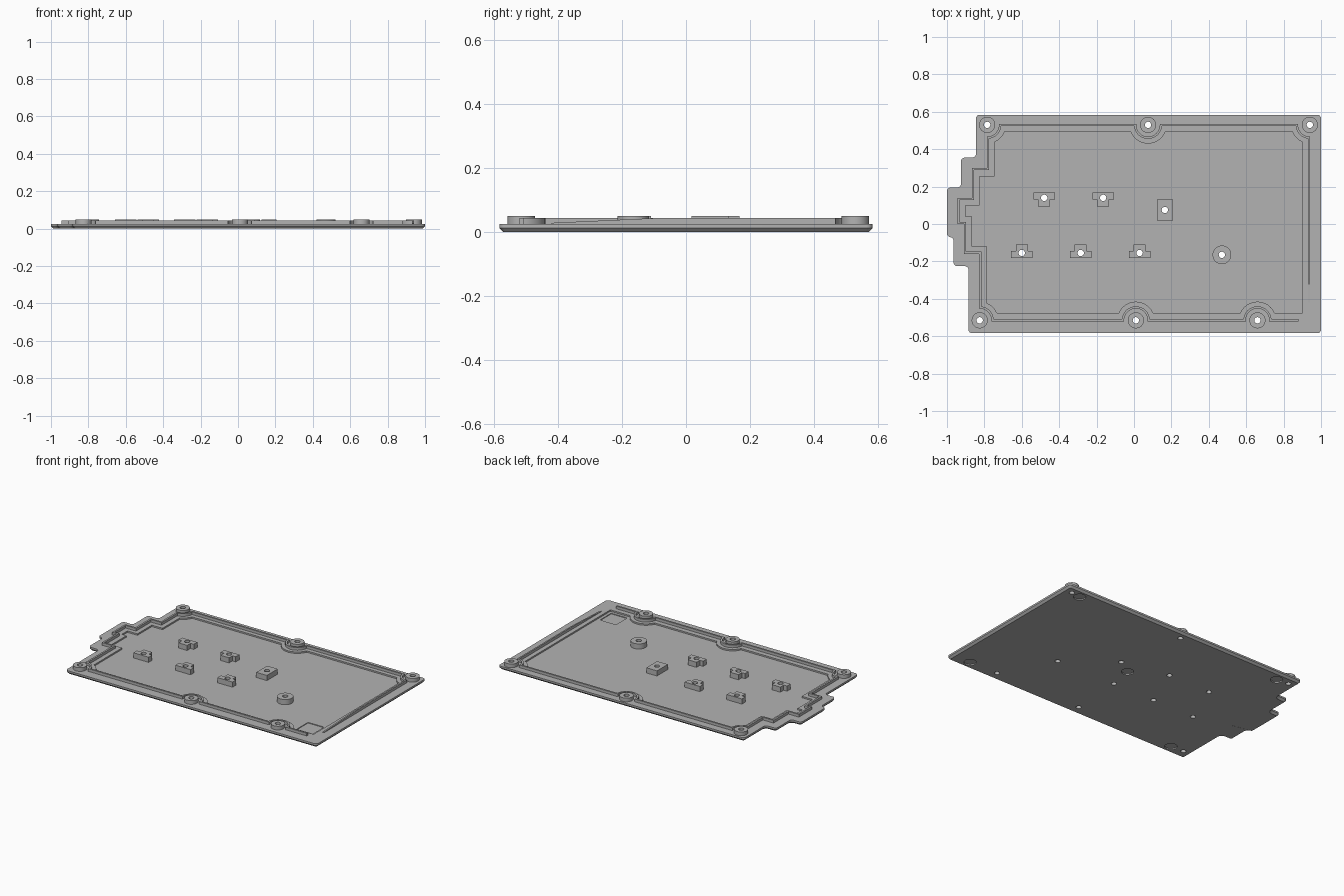
import bpy, bmesh, math

if "Cube" in bpy.data.objects:
    bpy.data.objects.remove(bpy.data.objects["Cube"], do_unlink=True)

RIM, LIP, TOP, FLOOR = 0.025, 0.043, 0.05, 0.015   # key heights

grey = bpy.data.materials.new("plain_grey")
grey.use_nodes = True
COLOUR = (0.45, 0.45, 0.45, 1)
grey.diffuse_color = COLOUR
grey.node_tree.nodes["Principled BSDF"].inputs["Base Color"].default_value = COLOUR


def finish(name, bm):
    bmesh.ops.recalc_face_normals(bm, faces=bm.faces)
    mesh = bpy.data.meshes.new(name)
    bm.to_mesh(mesh)
    bm.free()
    mesh.materials.append(grey)
    ob = bpy.data.objects.new(name, mesh)
    bpy.context.collection.objects.link(ob)
    return ob


def prism(name, points, z0, z1, corner=0.0, chamfer=0.0):
    """Upright solid from a flat outline, with rounded corners and chamfered foot."""
    bm = bmesh.new()
    face = bm.faces.new([bm.verts.new((x, y, z0)) for x, y in points])
    if corner:
        bmesh.ops.bevel(bm, geom=bm.verts[:], offset=corner, segments=4,
                        profile=0.5, affect='VERTICES')
    up = bmesh.ops.extrude_face_region(bm, geom=bm.faces[:], use_keep_orig=True)
    bmesh.ops.translate(bm, vec=(0, 0, z1 - z0),
                        verts=[v for v in up["geom"] if isinstance(v, bmesh.types.BMVert)])
    bmesh.ops.recalc_face_normals(bm, faces=bm.faces)
    if chamfer:
        foot = [e for e in bm.edges if all(abs(v.co.z - z0) < 1e-5 for v in e.verts)]
        bmesh.ops.bevel(bm, geom=foot, offset=chamfer, segments=1, affect='EDGES')
    return finish(name, bm)


def box_points(x0, x1, y0, y1):
    return [(x0, y0), (x1, y0), (x1, y1), (x0, y1)]


def cylinders(name, centres, radius, z0, z1, sides=32):
    bm = bmesh.new()
    for x, y in centres:
        made = bmesh.ops.create_cone(bm, cap_ends=True, segments=sides,
                                     radius1=radius, radius2=radius, depth=z1 - z0)
        bmesh.ops.translate(bm, verts=made["verts"], vec=(x, y, (z0 + z1) / 2))
    return finish(name, bm)


def cut(ob, *cutters):
    """Subtract each cutter and keep the cutter hidden."""
    for cutter in cutters:
        mod = ob.modifiers.new("cut", 'BOOLEAN')
        mod.operation = 'DIFFERENCE'
        mod.solver = 'EXACT'
        mod.object = cutter
        bpy.context.view_layer.objects.active = ob
        bpy.ops.object.modifier_apply(modifier=mod.name)
    return ob


def stepped_outline(top, bottom, right, xs, ys):
    """Rectangle whose left side steps through xs at heights ys."""
    pts = [(right, bottom), (right, top), (xs[0], top)]
    for i, y in enumerate(ys):
        pts += [(xs[i], y), (xs[i + 1], y)]
    return pts + [(xs[-1], bottom)]


# Outlines of the plate, the lip and the pocket
plate_pts = stepped_outline(0.584, -0.584, 1.0, (-0.845, -0.925, -1, -0.965, -0.885),
                            (0.355, 0.195, -0.07, -0.225))
lip_pts = stepped_outline(0.535, -0.52, 0.94, (-0.787, -0.867, -0.945, -0.91, -0.828),
                          (0.3, 0.14, 0, -0.16))
inner_pts = stepped_outline(0.523, -0.508, 0.93, (-0.775, -0.855, -0.933, -0.898, -0.816),
                            (0.288, 0.128, -0.012, -0.172))
# the inner outline narrows below the tongue, so its steps shift inward
inner_pts = [(x, y + 0.024) if y in (-0.012, -0.172) else (x, y) for x, y in inner_pts]
pocket_pts = stepped_outline(0.495, -0.475, 0.9, (-0.745, -0.825, -0.9, -0.865, -0.785),
                             (0.255, 0.1, 0.04, -0.12))

screws = [(-0.785, 0.53), (0.075, 0.53), (0.94, 0.53),
          (-0.825, -0.515), (0.01, -0.515), (0.66, -0.515)]
upper_tees = [(-0.48, 0.14), (-0.165, 0.14)]
lower_tees = [(-0.6, -0.155), (-0.285, -0.155), (0.03, -0.155)]
block_at, post_at = (0.165, 0.075), (0.47, -0.165)
feet = [(0.87, 0.52), (0.87, -0.52), (0.06, 0.01), (-0.7, 0.52), (-0.73, -0.52)]

# Cutters
holes = cylinders("hole_cutter", screws + upper_tees + lower_tees + [block_at, post_at],
                  0.017, -0.1, 0.1, 20)
foot_cut = cylinders("foot_cutter", feet, 0.038, -0.1, 0.008)
scallop_wide = cylinders("wide_scallop_cutter", screws, 0.1, -0.2, 0.2)
scallop_mid = cylinders("middle_scallop_cutter", screws, 0.075, -0.2, 0.2)
scallop_small = cylinders("small_scallop_cutter", screws, 0.063, -0.2, 0.2)
pocket = cut(prism("pocket_cutter", pocket_pts, FLOOR, 0.1), scallop_wide)
lip_inside = cut(prism("lip_inside_cutter", inner_pts, 0, 0.1), scallop_mid)
pit = prism("pit_cutter", box_points(0.76, 0.88, -0.455, -0.335), 0.010, 0.1)
corner_gap = prism("corner_gap_cutter", box_points(0.88, 1.1, -0.7, -0.42), 0, 0.1)
ramp = prism("ramp_cutter", box_points(0.91, 1.1, -0.5, -0.08), RIM, 0.1)
for v in ramp.data.vertices:            # ramp rises toward the back
    if v.co.z < 0.05 and v.co.y > -0.2:
        v.co.z = LIP + 0.001
helpers = [holes, foot_cut, scallop_wide, scallop_mid, scallop_small,
           pocket, lip_inside, pit, corner_gap, ramp]

# Base plate with pocket, pit, screw holes and foot recesses
parts = [cut(prism("base_plate", plate_pts, 0, RIM, 0.02, 0.013),
             pocket, pit, foot_cut, holes)]

# Thin raised lip that sinks away at the front left corner
parts.append(cut(prism("sealing_lip", lip_pts, RIM - 0.002, LIP),
                 scallop_small, lip_inside, corner_gap, ramp))

# Screw bosses around the edge and the round post
parts.append(cut(cylinders("screw_bosses", screws, 0.043, RIM - 0.002, TOP), holes))
parts.append(cut(cylinders("round_post", [post_at], 0.05, FLOOR - 0.002, TOP), holes))


# T-shaped standoffs, mirrored between the two rows
def tee(name, centre, flip):
    cx, cy = centre
    half = [(0.057, 0.028), (0.057, -0.01), (0.032, -0.01), (0.032, -0.046)]
    shape = half + [(-x, y) for x, y in reversed(half)]
    return cut(prism(name, [(cx + x, cy + flip * y) for x, y in shape],
                     FLOOR - 0.002, TOP), holes)


for row, flip, label in ((upper_tees, 1, "back"), (lower_tees, -1, "front")):
    for i, c in enumerate(row):
        parts.append(tee(f"{label}_standoff_{i + 1}", c, flip))

# Rectangular standoff
bx, by = block_at
parts.append(cut(prism("block_standoff", box_points(bx - 0.04, bx + 0.04, by - 0.058, by + 0.058),
                       FLOOR - 0.002, TOP), holes))

# Tidy up: remove the spent cutters and shade the rounded sides
for h in helpers:
    bpy.data.objects.remove(h, do_unlink=True)
bpy.ops.object.select_all(action='DESELECT')
for p in parts:
    p.select_set(True)
bpy.context.view_layer.objects.active = parts[0]
bpy.ops.object.shade_smooth_by_angle(angle=math.radians(30))
